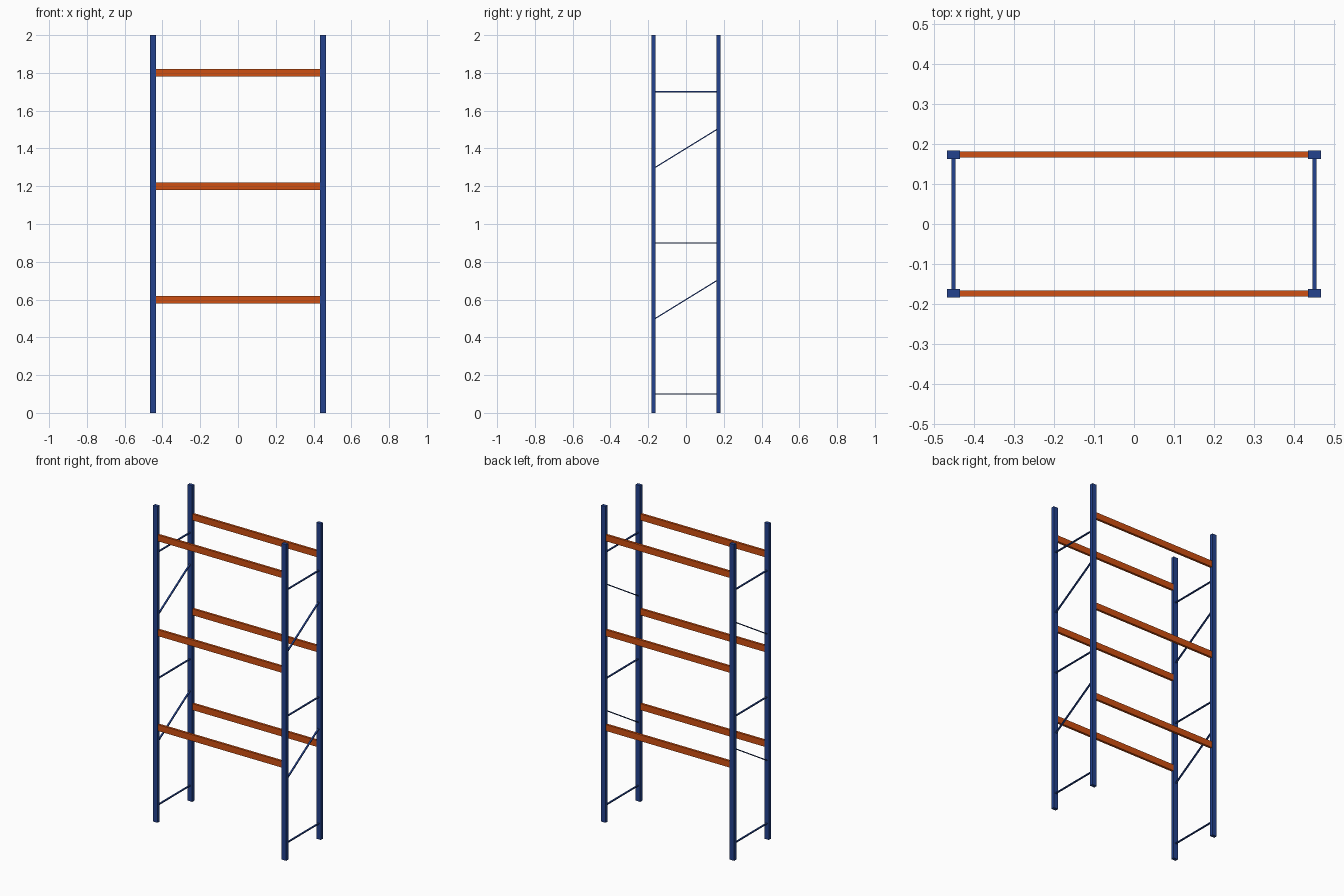
import bpy
from math import atan2, hypot

cube = bpy.data.objects.get("Cube")
if cube:
    bpy.data.objects.remove(cube, do_unlink=True)


def material(name, rgb):
    mat = bpy.data.materials.new(name)
    mat.use_nodes = True
    mat.diffuse_color = (*rgb, 1)
    mat.node_tree.nodes["Principled BSDF"].inputs["Base Color"].default_value = (*rgb, 1)
    return mat


BLUE = material("blue paint", (0.017, 0.055, 0.27))
ORANGE = material("orange paint", (0.62, 0.08, 0.006))


def box(name, centre, size, mat, tilt=0):
    bpy.ops.mesh.primitive_cube_add(size=1, location=centre)
    obj = bpy.context.object
    obj.name = name
    obj.scale = size
    obj.rotation_euler.x = tilt
    bpy.ops.object.transform_apply(location=False, rotation=False, scale=True)
    obj.data.materials.append(mat)


HEIGHT = 2
POST_X, POST_Y = 0.45, 0.173
POST_W, POST_D = 0.032, 0.021
SIDES = (("right", -1), ("left", 1))
ENDS = (("front", -1), ("back", 1))

# Four corner uprights
for side, sx in SIDES:
    for end, sy in ENDS:
        box(f"{end}_{side}_upright", (sx * POST_X, sy * POST_Y, HEIGHT / 2),
            (POST_W, POST_D, HEIGHT), BLUE)

# Load beams between the uprights at three levels
for level, z in enumerate((0.6, 1.2, 1.8), 1):
    for end, sy in ENDS:
        box(f"{end}_beam_{level}", (0, sy * POST_Y, z),
            (2 * POST_X - POST_W, 0.015, 0.04), ORANGE)

# End frame braces: level struts alternating with rising diagonals
span = 2 * POST_Y - POST_D
braces = [("strut", z, 0) for z in (0.1, 0.9, 1.7)]
braces += [("diagonal", z, 0.2) for z in (0.6, 1.4)]
for side, sx in SIDES:
    for n, (kind, z, rise) in enumerate(braces, 1):
        box(f"{side}_{kind}_brace_{n}", (sx * POST_X, 0, z),
            (0.01, hypot(span, rise), 0.006), BLUE, atan2(rise, span))
